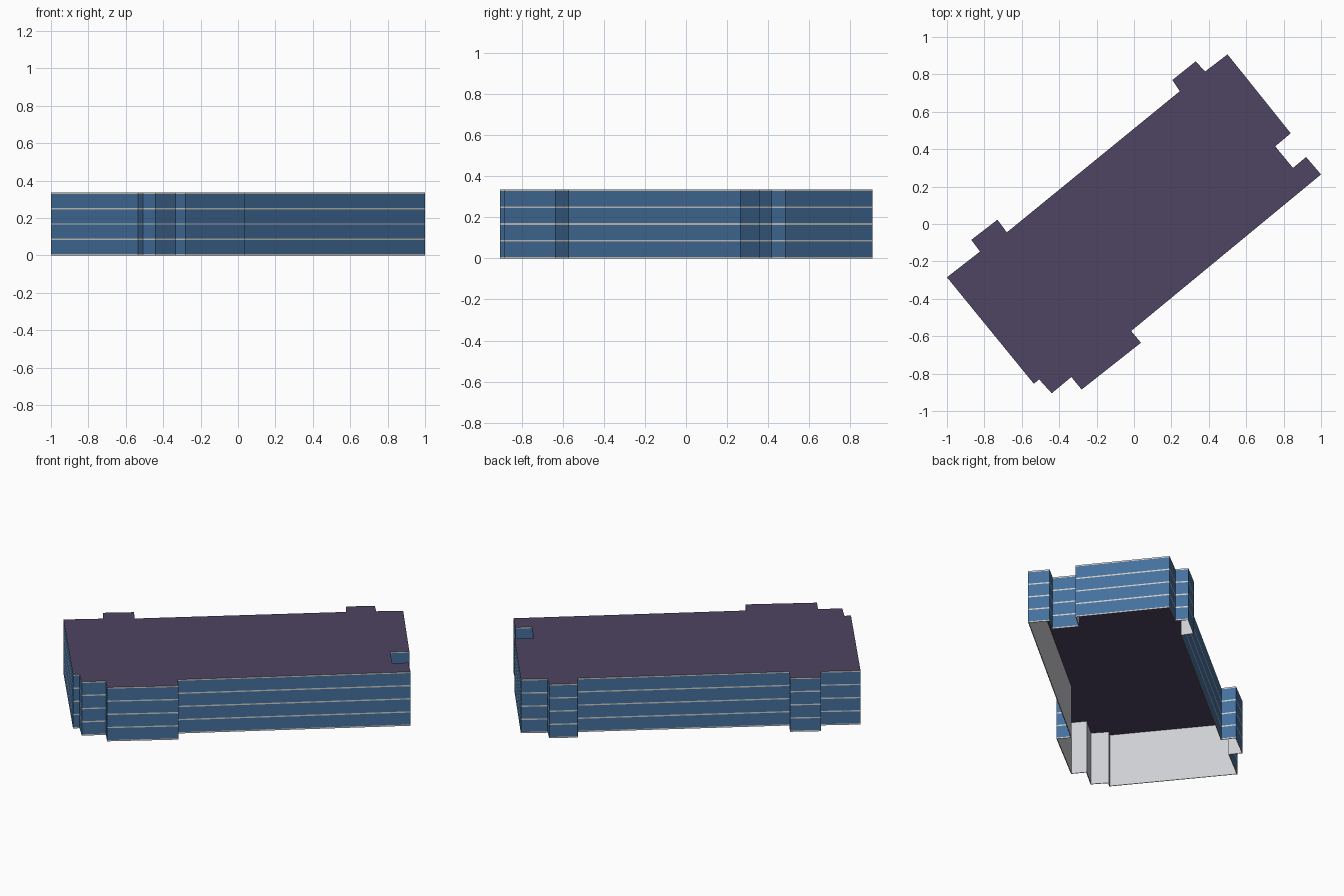
import bpy
import bmesh

cube = bpy.data.objects.get("Cube")
if cube:
    bpy.data.objects.remove(cube, do_unlink=True)


def srgb(r, g, b):
    def linear(c):
        c /= 255
        return c / 12.92 if c <= 0.04045 else ((c + 0.055) / 1.055) ** 2.4
    return (linear(r), linear(g), linear(b), 1.0)


def material(name, colour):
    mat = bpy.data.materials.new(name)
    mat.use_nodes = True
    mat.diffuse_color = colour
    mat.node_tree.nodes["Principled BSDF"].inputs["Base Color"].default_value = colour
    return mat


blue = material("blue wall", srgb(68, 112, 158))
trim = material("pale floor line", srgb(205, 203, 198))
purple = material("purple roof", srgb(78, 68, 98))
lining = material("light grey lining", srgb(206, 207, 210))

# Footprint of the block with its projecting bays, counter-clockwise
footprint = [
    (0.50, 0.907), (0.38, 0.815), (0.33, 0.87), (0.205, 0.77), (0.245, 0.71),
    (-0.68, -0.045), (-0.73, 0.023), (-0.87, -0.085), (-0.823, -0.147),
    (-1.0, -0.285), (-0.535, -0.855), (-0.508, -0.83), (-0.44, -0.905),
    (-0.335, -0.818), (-0.28, -0.885), (0.037, -0.635), (-0.015, -0.572),
    (1.0, 0.265), (0.92, 0.358), (0.85, 0.30), (0.755, 0.415), (0.838, 0.485),
]

# Wall levels: a thin line at the base, each floor and the parapet
HEIGHT, LINE, FLOORS = 0.335, 0.008, 4
levels = []
for i in range(FLOORS + 1):
    z = i * (HEIGHT - LINE) / FLOORS
    levels += [z, z + LINE]

WALL, TRIM, ROOF, INNER_OFFSET = 0, 1, 2, 3
bm = bmesh.new()
rings = [[bm.verts.new((x, y, z)) for x, y in footprint] for z in levels]
count = len(footprint)

# Walls: alternate floor lines and blue storeys
for level, (low, high) in enumerate(zip(rings, rings[1:])):
    for i in range(count):
        j = (i + 1) % count
        face = bm.faces.new((low[i], low[j], high[j], high[i]))
        face.material_index = TRIM if level % 2 == 0 else WALL

# Flat roof
roof = bm.faces.new(rings[-1])
roof.material_index = ROOF
bm.normal_update()

mesh = bpy.data.meshes.new("building_shell")
bm.to_mesh(mesh)
bm.free()
shell = bpy.data.objects.new("building_shell", mesh)
bpy.context.collection.objects.link(shell)

# Outer materials, then their matching inner ones
for mat in (blue, trim, purple, lining, lining, purple):
    mesh.materials.append(mat)

# Thin open-bottomed shell, lined on the inside
solid = shell.modifiers.new("thickness", 'SOLIDIFY')
solid.thickness = 0.004
solid.offset = -1
solid.use_even_offset = True
solid.material_offset = INNER_OFFSET
solid.material_offset_rim = INNER_OFFSET
